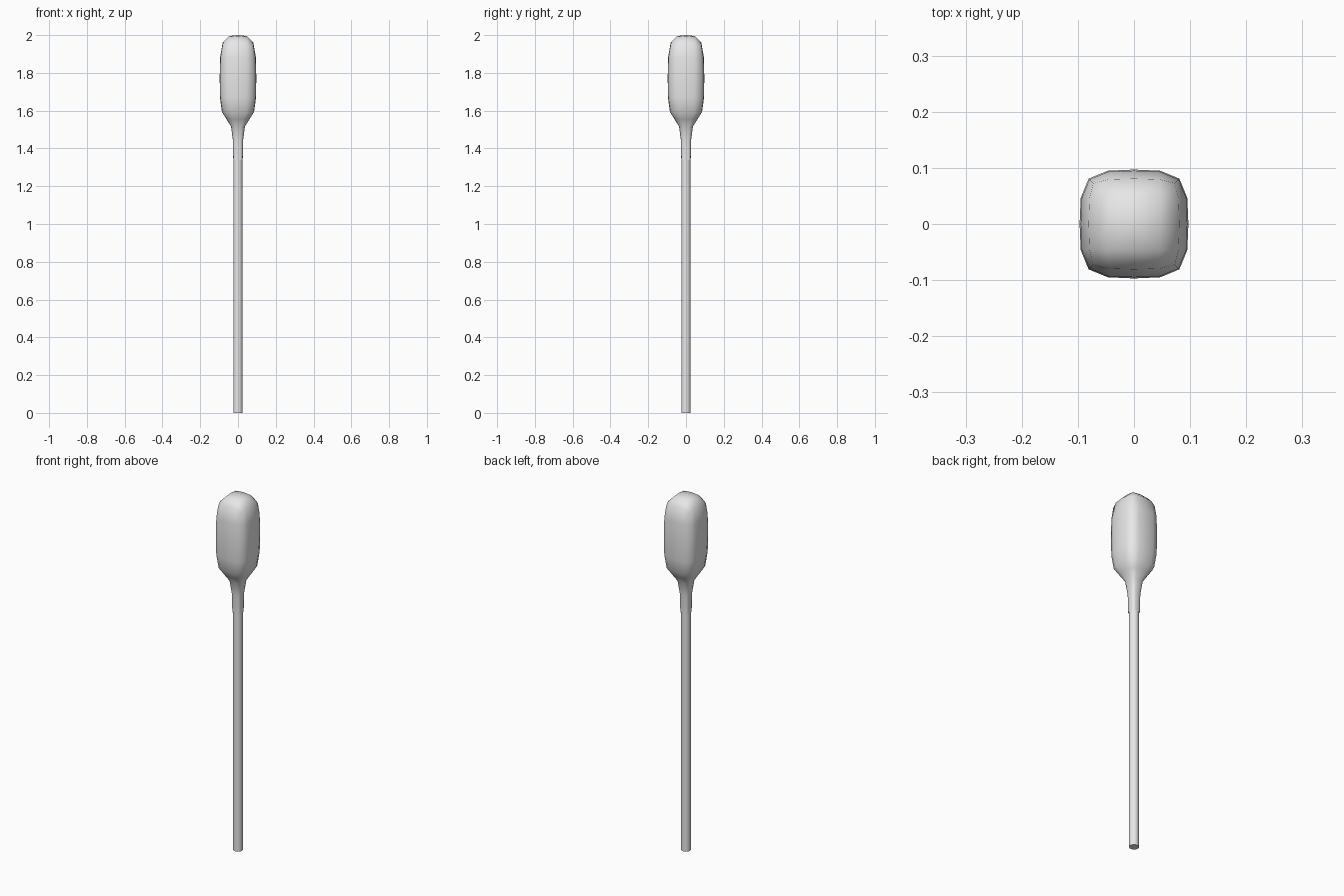
import bpy, bmesh

if "Cube" in bpy.data.objects:
    bpy.data.objects.remove(bpy.data.objects["Cube"])

grey = bpy.data.materials.new("light grey")
grey.diffuse_color = (0.8, 0.8, 0.8, 1)
grey.use_nodes = True
grey.node_tree.nodes["Principled BSDF"].inputs["Base Color"].default_value = grey.diffuse_color

# Thin straight stem
bpy.ops.mesh.primitive_cylinder_add(vertices=16, radius=0.025, depth=1.5, location=(0, 0, 0.75))
stem = bpy.context.object
stem.name = "stem"
stem.data.materials.append(grey)
bpy.ops.object.shade_smooth_by_angle()

# Rounded square head tapering into a sleeve: 8-point square loops, then subdivided
SQUARE = [(1, 0), (1, 1), (0, 1), (-1, 1), (-1, 0), (-1, -1), (0, -1), (1, -1)]
LOOPS = [(1.34, 0.025), (1.55, 0.025), (1.56, 0.097), (1.77, 0.097), (2.0, 0.097)]
bm = bmesh.new()
rings = [[bm.verts.new((x * r, y * r, z)) for x, y in SQUARE] for z, r in LOOPS]
for low, high in zip(rings, rings[1:]):
    for i in range(8):
        j = (i + 1) % 8
        bm.faces.new((low[i], low[j], high[j], high[i]))
# Top as a 2 x 2 grid
top = rings[-1]
centre = bm.verts.new((0, 0, 2.0))
for i in range(0, 8, 2):
    bm.faces.new((centre, top[i], top[i + 1], top[(i + 2) % 8]))
bmesh.ops.recalc_face_normals(bm, faces=bm.faces)
for f in bm.faces:
    f.smooth = True
mesh = bpy.data.meshes.new("head")
bm.to_mesh(mesh)
bm.free()
head = bpy.data.objects.new("head", mesh)
bpy.context.collection.objects.link(head)
mesh.materials.append(grey)
sub = head.modifiers.new("rounding", 'SUBSURF')
sub.levels = sub.render_levels = 1
